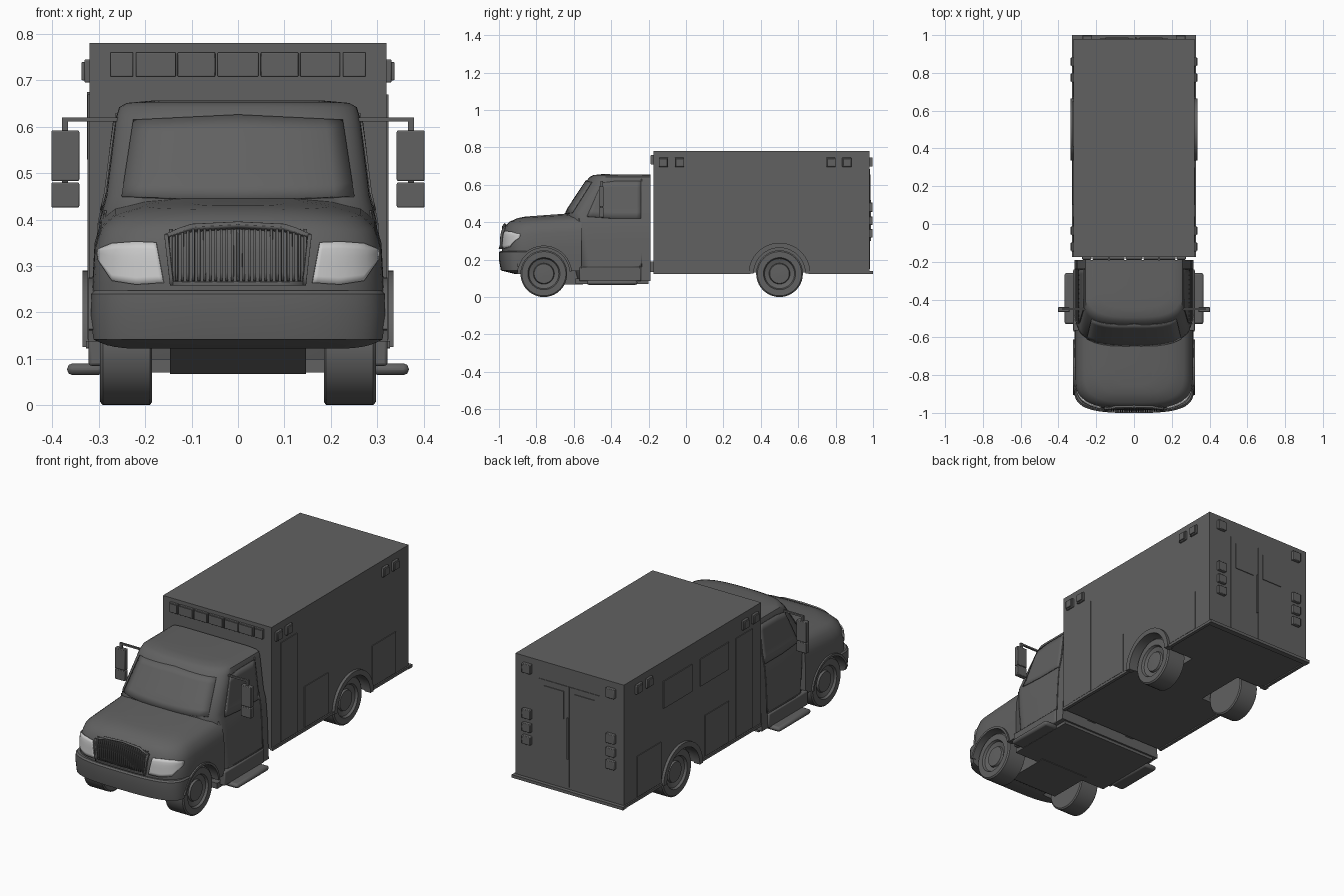
import bpy, bmesh, math
from mathutils import Vector
from mathutils.bvhtree import BVHTree

if "Cube" in bpy.data.objects:
    bpy.data.objects.remove(bpy.data.objects["Cube"])

paint = bpy.data.materials.new("charcoal")
paint.diffuse_color = (.12, .12, .12, 1)
paint.use_nodes = True
paint.node_tree.nodes["Principled BSDF"].inputs["Base Color"].default_value = paint.diffuse_color
lamp = bpy.data.materials.new("lamp")
lamp.diffuse_color = (.6, .6, .6, 1)
lamp.use_nodes = True
lamp.node_tree.nodes["Principled BSDF"].inputs["Base Color"].default_value = lamp.diffuse_color


def finish(name, bm, bevel=0, angle=35, mat=paint):
    bmesh.ops.recalc_face_normals(bm, faces=bm.faces)
    me = bpy.data.meshes.new(name)
    bm.to_mesh(me)
    bm.free()
    me.materials.append(mat)
    ob = bpy.data.objects.new(name, me)
    bpy.context.collection.objects.link(ob)
    if bevel:
        m = ob.modifiers.new("bevel", 'BEVEL')
        m.width, m.segments = bevel, 2
    smooth(ob, angle)
    return ob


def smooth(ob, angle=35):
    bpy.ops.object.select_all(action='DESELECT')
    ob.select_set(True)
    bpy.context.view_layer.objects.active = ob
    bpy.ops.object.shade_smooth_by_angle(angle=math.radians(angle))


def box(name, x, y, z, bevel=0):
    bm = bmesh.new()
    bmesh.ops.create_cube(bm, size=1)
    for v in bm.verts:
        v.co = [(a + b) / 2 + c * (b - a) for (a, b), c in zip((x, y, z), v.co)]
    return finish(name, bm, bevel)


def sided(name, s, x, y, z, bevel=0):
    return box(name, sorted((s * x[0], s * x[1])), y, z, bevel)


def loft(name, levels, back, cy, n, cuts=()):
    """Stack of round-nosed plan outlines; level = (z front, z rear, half width, front y)."""
    bm = bmesh.new()
    rows = []
    for zf, zr, w, front in levels:
        c_y = min(cy, back - front - .02)
        half = [(w, back), (w, (back + front + c_y) / 2)]
        for i in range(15):
            t = math.radians(90 * i / 14)
            c, s = max(math.cos(t), 0), math.sin(t)
            half.append((w * c ** (2 / n) if i < 14 else 0, front + c_y * (1 - s ** (2 / n))))
        pts = half + [(-x, y) for x, y in half[-2::-1]]
        rows.append([bm.verts.new((x, y, zf + (zr - zf) * (y - front) / (back - front))) for x, y in pts])
    for a, b in zip(rows, rows[1:]):
        for i in range(len(a)):
            j = (i + 1) % len(a)
            bm.faces.new((a[i], a[j], b[j], b[i]))
    bm.faces.new(rows[0])
    bm.faces.new(rows[-1])
    tree = BVHTree.FromBMesh(bm)
    ob = finish(name, bm)
    cut(ob, cuts)
    return ob, tree


def cut(ob, cutters):
    for c in cutters:
        m = ob.modifiers.new("cut", 'BOOLEAN')
        m.operation, m.object, m.solver = 'DIFFERENCE', c, 'EXACT'
        bpy.context.view_layer.objects.active = ob
        bpy.ops.object.modifier_apply(modifier=m.name)
    smooth(ob)


def drape(name, tree, strips, axis, lift=.005, s=1, mat=paint):
    """Lay strips (lower edge, upper edge) on a lofted surface along an axis."""
    bm = bmesh.new()
    d = Vector((0, 1, 0)) if axis == 'y' else Vector((-s, 0, 0))
    for lo, up in strips:
        def dense(e):
            return [Vector(a).lerp(Vector(b), k / 6) for a, b in zip(e, e[1:]) for k in range(6)] + [Vector(e[-1])]
        grid = []
        for a, b in zip(dense(lo), dense(up)):
            col = []
            for k in range(7):
                p = a.lerp(b, k / 6)
                o = Vector((p.x, -2, p.y)) if axis == 'y' else Vector((s * 2, p.x, p.y))
                hit = tree.ray_cast(o, d)[0] or tree.find_nearest(o)[0]
                col.append(bm.verts.new(hit - d * lift))
            grid.append(col)
        for a, b in zip(grid, grid[1:]):
            for k in range(6):
                bm.faces.new((a[k], b[k], b[k + 1], a[k + 1]))
    ob = finish(name, bm, mat=mat)
    m = ob.modifiers.new("thick", 'SOLIDIFY')
    m.thickness, m.offset = lift * 1.6, 0
    return ob


def bridge(name, rings):
    bm = bmesh.new()
    rows = [[bm.verts.new(p) for p in ring] for ring in rings]
    for a, b in zip(rows, rows[1:]):
        for i in range(len(a)):
            j = (i + 1) % len(a)
            bm.faces.new((a[i], a[j], b[j], b[i]))
    bm.faces.new(rows[0])
    bm.faces.new(rows[-1])
    return finish(name, bm)


def lathe(name, profile, x, y, z, s=1, seg=40):
    """Spin (x, radius) profile about the axle."""
    turn = [2 * math.pi * i / seg for i in range(seg)]
    return bridge(name, [[(x + s * px, y + r * math.cos(t), z + r * math.sin(t)) for t in turn] for px, r in profile])


def arch(name, y, z, r0, r1, x0, x1, a0=0, a1=180):
    turn = [math.radians(a0 + (a1 - a0) * i / 28) for i in range(29)]
    return bridge(name, [[(x, y + r * math.cos(t), z + r * math.sin(t))
                          for x, r in ((x0, r0), (x1, r0), (x1, r1), (x0, r1))] for t in turn])


# wheel well cutters
FY, RY, R = -.76, .5, .125
cutters = {}
for y in (FY, RY):
    cutters[y] = [lathe("well_cutter", [(.15, .14), (.45, .14)], 0, y, R, s) for s in (1, -1)]

# hood, bumper, cab
hood, hood_tree = loft("hood", [(.14, .14, .312, -.978), (.26, .26, .314, -.985), (.33, .35, .309, -.982),
                                (.375, .40, .294, -.97), (.402, .425, .264, -.945), (.422, .442, .2, -.9),
                                (.43, .452, .11, -.86)], -.56, .18, 3.2, cutters[FY])
loft("front_bumper", [(.122, .122, .28, -.91), (.142, .142, .314, -.99), (.2, .2, .318, -1), (.24, .24, .317, -.999),
                      (.247, .247, .31, -.99)], -.84, .14, 3.2, cutters[FY])
cab, cab_tree = loft("cab", [(.085, .085, .315, -.58), (.15, .15, .312, -.6), (.3, .3, .306, -.62), (.4, .4, .298, -.638),
                             (.45, .45, .284, -.645), (.62, .62, .263, -.533), (.642, .642, .256, -.515),
                             (.652, .650, .24, -.495), (.657, .654, .19, -.45)], -.19, .11, 2.7)
bridge("front_underpan", [[(s * .146, y, z) for y, z in ((-.9, .14), (-.8, .067), (-.55, .067), (-.55, .15))]
                          for s in (1, -1)])
box("cab_underbody", (-.29, .29), (-.59, -.2), (.07, .1))
for s in (1, -1):
    sided("frame_rail", s, (.1, .15), (-.6, -.1), (.135, .19))

# windscreen, side windows, door seams
drape("windscreen", cab_tree, [([(-.25, .45), (0, .44), (.25, .45)], [(-.225, .614), (0, .625), (.225, .614)])], 'y', .003)
for s in (1, -1):
    drape("side_window", cab_tree, [([(-.53, .43), (-.39, .42), (-.24, .42)], [(-.45, .61), (-.38, .62), (-.24, .62)])],
          'x', .003, s)
    drape("door_seam", cab_tree, [([(-.585, .16), (-.235, .16)], [(-.585, .165), (-.235, .165)]),
                                  ([(-.24, .16), (-.235, .16)], [(-.24, .63), (-.235, .63)]),
                                  ([(-.575, .16), (-.57, .16)], [(-.575, .42), (-.57, .42)])], 'x', .002, s)

# grille
bars = [([(x - .0028, .268), (x + .0028, .268)], [(x - .0028, .378), (x + .0028, .378)])
        for x in [-.144 + .012 * i for i in range(25)]]
drape("grille_bars", hood_tree, bars, 'y', .006)
drape("grille_frame", hood_tree, [
    ([(-.14, .258), (.14, .258)], [(-.14, .266), (.14, .266)]),
    ([(-.155, .36), (-.1, .378), (0, .384), (.1, .378), (.155, .36)],
     [(-.155, .368), (-.1, .386), (0, .391), (.1, .386), (.155, .368)]),
    ([(-.146, .258), (-.138, .258)], [(-.158, .366), (-.15, .366)]),
    ([(.138, .258), (.146, .258)], [(.15, .366), (.158, .366)])], 'y', .009)

# headlights
for s in (1, -1):
    drape("headlight", hood_tree, [([(s * .16, .264), (s * .22, .26), (s * .27, .268), (s * .301, .315)],
                                    [(s * .176, .35), (s * .22, .352), (s * .27, .348), (s * .302, .335)])],
          'y', .004, mat=lamp)

# wheels and fender flares
for s in (1, -1):
    for y, nm in ((FY, "front_wheel"), (RY, "rear_wheel")):
        w = .112
        lathe(nm, [(0, .08), (0, .118), (.005, R), (w - .006, R), (w, .118), (w, .086), (w - .012, .08),
                   (w - .02, .056), (w - .01, .052), (w - .008, .012)], s * .185, y, R, s)
    a, b = sorted((s * .29, s * .322))
    arch("front_flare", FY, R, .138, .15, a, b, 5, 165)
    a, b = sorted((s * .3, s * .335))
    arch("rear_flare", RY, R, .138, .165, a, b)

    # running board and its bracket
    sided("running_board", s, (.29, .368), (-.53, -.26), (.065, .09), .011)
    sided("step_panel", s, (.29, .322), (-.57, -.24), (.085, .16), .006)

    # mirrors
    sided("mirror_arm", s, (.23, .379), (-.456, -.446), (.611, .62))
    sided("mirror_post", s, (.366, .379), (-.456, -.444), (.43, .62))
    sided("mirror_upper", s, (.342, .402), (-.466, -.44), (.483, .592), .003)
    sided("mirror_lower", s, (.342, .402), (-.466, -.44), (.426, .48), .003)

# rear box body
body = box("box_body", (-.32, .32), (-.175, .98), (.13, .78))
cut(body, cutters[RY])
box("rear_step", (-.328, .328), (.97, 1), (.122, .138))
for s in (1, -1):
    for y in ((-.175, .345), (.655, .99)):
        sided("skirt_trim", s, (.31, .327), y, (.124, .138))
    # side doors, lockers and lights
    sided("side_door", s, (.31, .324), (-.1, .04), (.142, .67))
    sided("mid_locker", s, (.31, .324), (.1, .3), (.142, .36))
    sided("rear_locker", s, (.31, .324), (.67, .87), (.142, .36))
    for y in (-.145, -.06, .75, .835):
        sided("side_light_base", s, (.31, .331), (y, y + .05), (.695, .745), .003)
        sided("side_light_lens", s, (.32, .337), (y + .005, y + .045), (.7, .74), .002)
    # rear door leaves, windows and lights
    sided("rear_door", s, (.002, .18), (.97, .983), (.15, .685))
    sided("rear_window", s, (.03, .15), (.975, .987), (.51, .655))
    for z, h in ((.697, .05), (.455, .05), (.385, .045), (.318, .045)):
        sided("rear_light", s, (.222, .272), (.97, .998), (z, z + h), .003)
for y in (.1, .41):
    box("left_window", (-.325, -.31), (y, y + .24), (.53, .675))
box("rear_handle", (.004, .012), (.98, .99), (.3, .52))

# front warning light bar
for x0, x1 in ((-.275, -.226), (-.22, -.134), (-.13, -.049), (-.044, .044), (.049, .13), (.134, .22), (.226, .275)):
    box("front_light", (x0, x1), (-.187, -.17), (.708, .76), .002)
    box("front_light_lens", (x0 + .004, x1 - .004), (-.19, -.17), (.712, .756))

# hide cutters
for pair in cutters.values():
    for c in pair:
        c.hide_render = True
        c.hide_viewport = True
